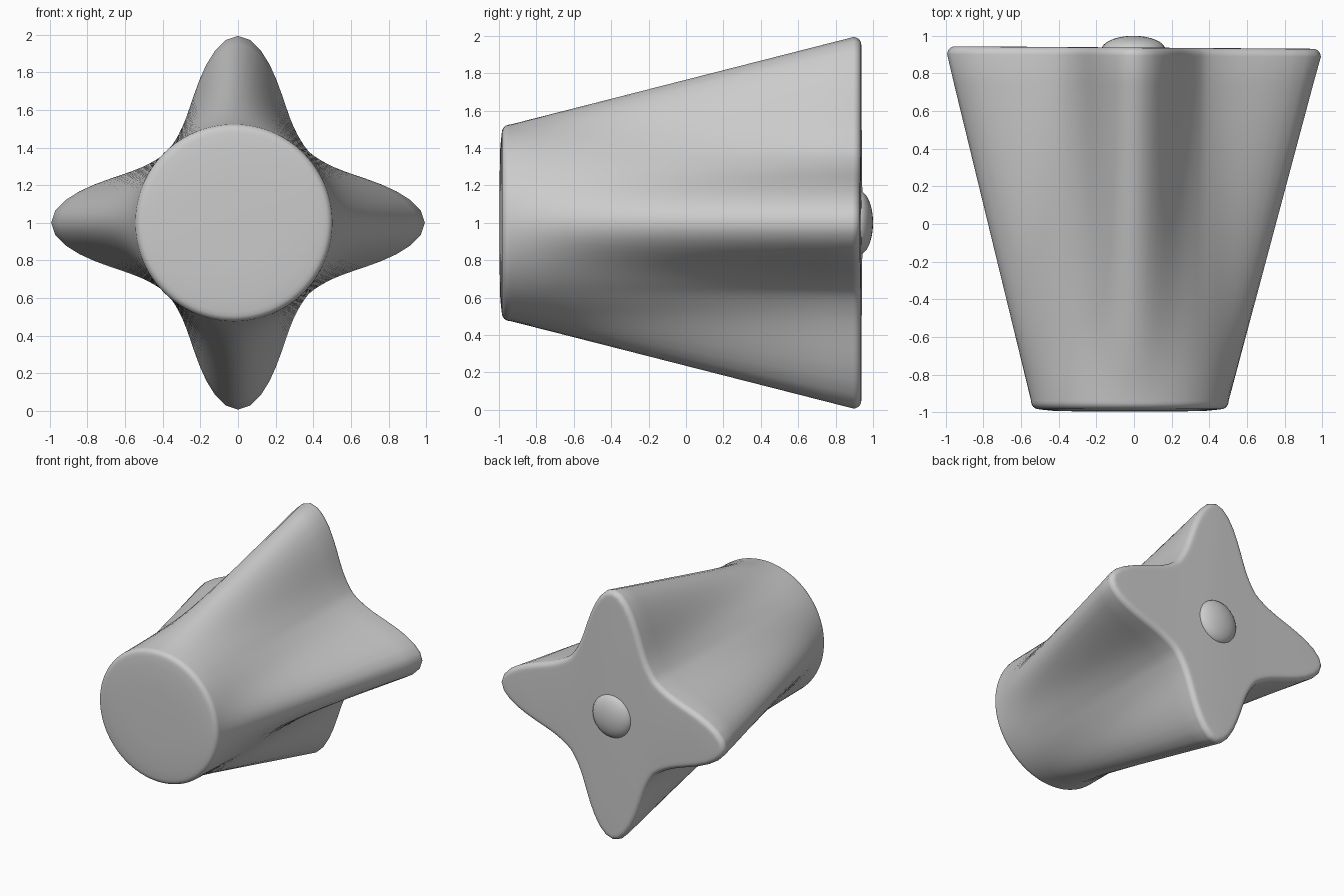
import bpy, bmesh, math
from mathutils import Vector

if "Cube" in bpy.data.objects:
    bpy.data.objects.remove(bpy.data.objects["Cube"])

N = 96


def star_radius(a):
    # four rounded points with wide valleys between them
    t = abs((math.degrees(a) + 45) % 90 - 45)
    c = max(0.0, math.cos(math.radians(2 * t)))
    return 0.533 + 0.46 * c ** (5.2 - 0.073 * t)


def inset(points, d):
    # move an outline inwards along its normals
    out = []
    for i, p in enumerate(points):
        t = (points[(i + 1) % N] - points[i - 1]).normalized()
        out.append(p + Vector((-t.y, t.x)) * d)
    return out


angles = [2 * math.pi * i / N for i in range(N)]
circle = [Vector((math.cos(a) * 0.525 - 0.022, math.sin(a) * 0.525)) for a in angles]
star = [Vector((math.cos(a), math.sin(a))) * star_radius(a) for a in angles]

# body: loft from the round front to the star-shaped back, both rims rounded
rings = []
for d, y in [(0.30, -0.997), (0.12, -0.993), (0.05, -0.986)]:
    rings.append((inset(circle, d), y))
for k in range(1, 6):
    a = math.radians(90 * k / 6)
    rings.append((inset(circle, 0.04 * (1 - math.sin(a))), -0.942 - 0.042 * math.cos(a)))
for k in range(13):
    t = k / 12
    rings.append(([p.lerp(q, t) for p, q in zip(circle, star)], -0.94 + 1.835 * t))
for k in range(1, 7):
    a = math.radians(90 * k / 6)
    rings.append((inset(star, 0.04 * (1 - math.cos(a))), 0.895 + 0.042 * math.sin(a)))
rings.append((inset(star, 0.06), 0.938))

bm = bmesh.new()
loops = []
for pts, y in rings:
    lean = 0.007 if y > 0.8 else 0.0
    loops.append([bm.verts.new((p.x, y - lean * p.x, 1 + p.y)) for p in pts])
for a, b in zip(loops, loops[1:]):
    for i in range(N):
        j = (i + 1) % N
        bm.faces.new((a[i], a[j], b[j], b[i]))
for ring in (loops[0], loops[-1]):
    bm.faces.new(ring)
bmesh.ops.recalc_face_normals(bm, faces=bm.faces)
mesh = bpy.data.meshes.new("body")
bm.to_mesh(mesh)
bm.free()
body = bpy.data.objects.new("body", mesh)
bpy.context.collection.objects.link(body)
bpy.context.view_layer.objects.active = body
body.select_set(True)
bpy.ops.object.shade_smooth_by_angle(angle=math.radians(40))

# back button: shallow dome
bpy.ops.mesh.primitive_uv_sphere_add(segments=32, ring_count=16, location=(-0.003, 0.925, 1.0))
button = bpy.context.object
button.name = "back_button"
button.scale = (0.17, 0.075, 0.17)
bpy.ops.object.shade_smooth()
